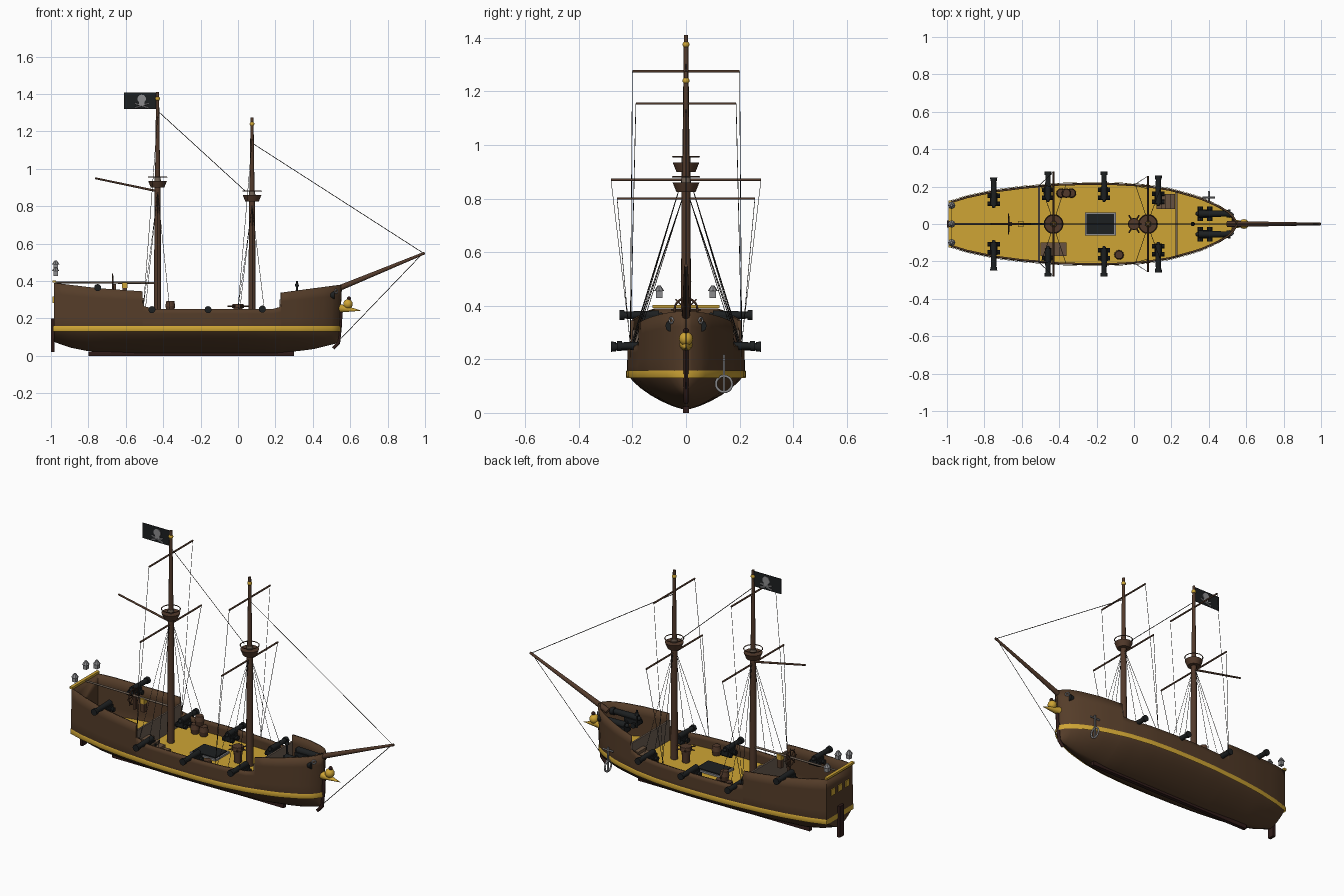
import bpy, bmesh, math
from mathutils import Matrix, Vector

cube = bpy.data.objects.get("Cube")
if cube:
    bpy.data.objects.remove(cube)


def material(name, r, g, b):
    m = bpy.data.materials.new(name)
    m.use_nodes = True
    m.diffuse_color = (r, g, b, 1)
    m.node_tree.nodes["Principled BSDF"].inputs["Base Color"].default_value = (r, g, b, 1)
    return m


HULL = material("hull brown", 0.09, 0.046, 0.022)
SPAR = material("spar brown", 0.085, 0.042, 0.024)
DARK = material("dark wood", 0.03, 0.012, 0.01)
PALE = material("weathered wood", 0.14, 0.085, 0.05)
FADED = material("faded wood", 0.16, 0.12, 0.09)
GOLD = material("gold", 0.62, 0.375, 0.035)
BLACK = material("black iron", 0.012, 0.014, 0.015)
GREY = material("grey metal", 0.26, 0.26, 0.27)
ROPE = material("rope", 0.025, 0.022, 0.02)
made = []


def finish(name, bm, mat):
    bmesh.ops.recalc_face_normals(bm, faces=bm.faces)
    me = bpy.data.meshes.new(name)
    bm.to_mesh(me)
    bm.free()
    me.materials.append(mat)
    ob = bpy.data.objects.new(name, me)
    bpy.context.collection.objects.link(ob)
    made.append(ob)
    return ob


def add_box(bm, c, s):
    bmesh.ops.create_cube(bm, size=1, matrix=Matrix.Translation(c) @ Matrix.Diagonal((*s, 1)))


def add_cone(bm, a, b, r1, r2, n=12):
    a, b = Vector(a), Vector(b)
    rot = (b - a).to_track_quat('Z', 'Y').to_matrix().to_4x4()
    bmesh.ops.create_cone(bm, cap_ends=True, segments=n, radius1=r1, radius2=r2,
                          depth=(b - a).length, matrix=Matrix.Translation((a + b) / 2) @ rot)


def add_ball(bm, c, r):
    bmesh.ops.create_uvsphere(bm, u_segments=14, v_segments=8, radius=r, matrix=Matrix.Translation(c))


def boxes(name, items, mat):
    bm = bmesh.new()
    for c, s in items:
        add_box(bm, c, s)
    return finish(name, bm, mat)


def cones(name, items, mat, n=12):
    bm = bmesh.new()
    for it in items:
        add_cone(bm, *it, n)
    return finish(name, bm, mat)


def lines(name, paths, r, mat, cyclic=False, res=0):
    cu = bpy.data.curves.new(name, 'CURVE')
    cu.dimensions = '3D'
    cu.bevel_depth, cu.bevel_resolution, cu.use_fill_caps = r, res, True
    for p in paths:
        sp = cu.splines.new('POLY')
        sp.points.add(len(p) - 1)
        for pt, co in zip(sp.points, p):
            pt.co = (*co, 1)
        sp.use_cyclic_u = cyclic
    cu.materials.append(mat)
    ob = bpy.data.objects.new(name, cu)
    bpy.context.collection.objects.link(ob)


def circle(c, r, u, v, n=20):
    c, u, v = Vector(c), Vector(u), Vector(v)
    return [c + r * (u * math.cos(k * math.tau / n) + v * math.sin(k * math.tau / n)) for k in range(n)]


def lerp_table(tab, x):
    if x <= tab[0][0]:
        return tab[0][1]
    for (a, p), (b, q) in zip(tab, tab[1:]):
        if x <= b:
            return p + (q - p) * (x - a) / (b - a)
    return tab[-1][1]


# Hull lines: half width, keel height and rail height along the length
STERN, BOW, WL, DECK = -0.985, 0.545, 0.15, 0.185
WIDTH = [(STERN, .12), (-.9, .148), (-.75, .18), (-.6, .2), (-.4, .216), (-.25, .22), (-.1, .219), (.05, .21),
         (.2, .187), (.35, .145), (.45, .1), (.5, .068), (.53, .036), (BOW, .003)]
KEEL = [(STERN, .075), (-.9, .045), (-.8, .025), (-.5, .012), (.2, .012), (.4, .035), (BOW, .07)]
RAIL = [(STERN, .39), (-.75, .362), (-.511, .345), (-.509, .268), (-.45, .25), (.2, .25),
        (.229, .262), (.231, .338), (BOW, .38)]


def side(x, z):
    """Point on the port side at station x and height z above the waterline."""
    t = max(0, (x - .3) / (BOW - .3)) ** 2
    return Vector((x + .05 * t * (z - WL), lerp_table(WIDTH, x) * (1 - .05 * max(0, z - WL)), z))


def section(x):
    k, w, top = lerp_table(KEEL, x), lerp_table(WIDTH, x), lerp_table(RAIL, x)
    half = []
    for i in range(8):
        a = i / 8 * math.pi / 2
        z = WL - (WL - k) * math.cos(a) ** 1.45
        p = side(x, z)
        half.append(Vector((p.x, w * math.sin(a) ** 1.45, z)))
    half += [side(x, WL + (top - WL) * j / 4) for j in range(5)]
    return [Vector((p.x, -p.y, p.z)) for p in reversed(half[1:])] + half


stations = sorted({STERN + (BOW - STERN) * i / 34 for i in range(35)}
                  | {-.511, -.509, .229, .231, .51, .525, .537})
bm = bmesh.new()
rings = [[bm.verts.new(p) for p in section(x)] for x in stations]
for a, b in zip(rings, rings[1:]):
    for i in range(len(a) - 1):
        bm.faces.new((a[i], a[i + 1], b[i + 1], b[i]))
bm.faces.new(rings[0])
hull = finish("hull", bm, HULL)
mod = hull.modifiers.new("thickness", 'SOLIDIFY')
mod.thickness, mod.offset = 0.01, -1

# Deck, a little lower towards the stern
bm = bmesh.new()
rows = []
for x in [s for s in stations if s < .53]:
    z = DECK if x > -.51 else .16
    y = side(x, z).y - .004
    rows.append([bm.verts.new((x, s * y, z)) for s in (-1, 1)])
for a, b in zip(rows, rows[1:]):
    bm.faces.new((a[0], b[0], b[1], a[1]))
finish("deck", bm, GOLD)

# Gold band as a flat strip, stern rail and stern windows
outline = [side(x, WL) for x in stations]
outline = outline + [Vector((p.x, -p.y, p.z)) for p in reversed(outline)]
bm = bmesh.new()
loops = [[bm.verts.new((p.x + (.004 if p.x > .5 else -.003 if p.x < -.98 else 0),
                        p.y + math.copysign(d, p.y), z)) for p in outline]
         for d, z in ((-.002, .13), (.004, .134), (.004, .154), (-.002, .159))]
for a, b in zip(loops, loops[1:]):
    for i in range(len(a)):
        bm.faces.new((a[i - 1], a[i], b[i], b[i - 1]))
finish("gold_band", bm, GOLD)
boxes("stern_rail", [((-.983, 0, .397), (.018, .25, .012))], GOLD)
boxes("stern_windows", [((-.986, y, .3), (.009, .034, .036)) for y in (-.065, 0, .065)], GOLD)

# Keel, stem and rudder
boxes("keel", [((-.25, 0, .012), (1.1, .022, .024))], DARK)
boxes("rudder", [((-.991, 0, .11), (.018, .04, .18))], DARK)
lines("stem", [[(.51, 0, .04), (.538, 0, .07), (.546, 0, .15), (.553, 0, .27)]], .01, DARK, False, 1)

# Bulkheads and stairs
boxes("bulkheads", [((-.508, 0, .235), (.01, .4, .15)), ((.228, 0, .235), (.01, .35, .13))], FADED)
steps = []
for i in range(4):
    h = .016 * (i + 1)
    steps.append(((-.378 - .035 * i, -.135, DECK + h / 2), (.035, .07, h)))
    steps.append(((.132 + .025 * i, .12, DECK + h / 2), (.025, .08, h)))
boxes("stairs", steps, PALE)

# Masts with tops, yards and rigging
shrouds, yards = [], []
for name, x, top, nest, ball, upper, lower in (
        ("main", -.43, 1.41, .9, 1.375, (1.275, .2), (.87, .28)),
        ("fore", .075, 1.275, .825, 1.24, (1.155, .187), (.8, .257))):
    cones(name + "_mast", [((x, 0, .15), (x, 0, nest), .02, .016),
                           ((x, 0, nest), (x, 0, top), .014, .008)], SPAR)
    bm = bmesh.new()
    add_ball(bm, (x, 0, ball), .013)
    finish(name + "_mast_ball", bm, GOLD)
    cones(name + "_top", [((x, 0, nest), (x, 0, nest + .035), .036, .05)], SPAR, 16)
    cones(name + "_collar", [((x, 0, nest + .03), (x, 0, nest + .055), .018, .016)], FADED)
    lines(name + "_top_ring", [circle((x, 0, nest + .056), .05, (1, 0, 0), (0, 1, 0))], .003, SPAR, True)
    for z, h in (upper, lower):
        yards.append([(x, -h, z), (x, h, z)])
        for s in (-1, 1):
            shrouds.append([(x, s * h, z), (x - .075, s * .208, lerp_table(RAIL, x - .075))])
    for s in (-1, 1):
        for dx in (-.065, 0, .065):
            shrouds.append([(x, s * .012, nest - .02), (x + dx, s * (lerp_table(WIDTH, x + dx) - .01), .25)])
lines("yards", yards, .005, SPAR, False, 1)
lines("rigging", shrouds, .0013, ROPE)
lines("stays", [[(-.43, 0, 1.31), (.04, 0, .88)], [(.08, 0, 1.135), (.99, 0, .55)],
                [(.99, 0, .55), (.548, 0, .09)]], .0018, ROPE)
cones("gaff", [((-.43, 0, .88), (-.765, 0, .95), .006, .005)], SPAR)
cones("boom", [((-.43, 0, .39), (-.975, 0, .393), .006, .005)], FADED)
cones("bowsprit", [((.5, 0, .345), (.998, 0, .55), .016, .007)], SPAR)

# Flag with emblem plates
boxes("flag", [((-.522, 0, 1.363), (.176, .003, .088))], BLACK)
bm = bmesh.new()
add_cone(bm, (-.515, -.0045, 1.374), (-.515, .0045, 1.374), .023, .023, 10)
add_box(bm, (-.515, 0, 1.352), (.028, .009, .02))
for s in (-1, 1):
    add_cone(bm, (-.515 - s * .036, 0, 1.326), (-.515 + s * .036, 0, 1.35), .0048, .0048, 6)
finish("flag_emblem", bm, GREY)

# Cannons
for i, (x, y, z, turn, size) in enumerate(
        [(x, s * (m - .083), z, 0 if s > 0 else math.pi, 1) for s in (-1, 1)
         for x, m, z in ((-.46, .28, .247), (-.16, .28, .247), (.13, .258, .25), (-.75, .248, .365))]
        + [(.42, s * .055, .325, -math.pi / 2, 1.15) for s in (-1, 1)]):
    bm = bmesh.new()
    add_cone(bm, (0, -.065, 0), (0, .08, 0), .017, .013)
    add_cone(bm, (0, .064, 0), (0, .083, 0), .018, .019)
    add_ball(bm, (0, -.07, 0), .01)
    add_box(bm, (0, -.035, -.018), (.04, .07, .026))
    for wy in (-.057, -.013):
        add_cone(bm, (-.033, wy, -.03), (.033, wy, -.03), .013, .013, 10)
    gun = finish("cannon_%d" % (i + 1), bm, BLACK)
    gun.matrix_world = Matrix.Translation((x, y, z)) @ Matrix.Rotation(turn, 4, 'Z') @ Matrix.Scale(size, 4)

# Hatch, barrels and capstan
boxes("hatch_frame", [((-.18, 0, DECK + .004), (.165, .125, .012))], GREY)
boxes("hatch_grate", [((-.18, 0, DECK + .008), (.147, .107, .016))], BLACK)
kegs = [(-.39, .165, DECK), (-.335, .165, DECK), (-.362, .165, DECK + .055), (-.08, -.165, DECK)]
cones("barrels", [p for x, y, z in kegs for p in (((x, y, z), (x, y, z + .027), .021, .026),
                                                 ((x, y, z + .027), (x, y, z + .054), .026, .021))], SPAR)
cones("capstan", [((0, 0, DECK), (0, 0, .255), .02, .024), ((0, 0, .255), (0, 0, .277), .033, .03)], SPAR)
lines("capstan_bars", [[(0, 0, .266), p] for p in circle((0, 0, .266), .055, (1, 0, 0), (0, 1, 0), 6)], .004, SPAR)

# Steering wheel, binnacle and bell post
hub = (-.67, 0, .385)
lines("wheel_rim", [circle(hub, .043, (0, 1, 0), (0, 0, 1))], .004, SPAR, True)
lines("wheel_spokes", [[hub, p] for p in circle(hub, .056, (0, 1, 0), (0, 0, 1), 8)], .003, SPAR)
boxes("wheel_post", [((-.66, 0, .35), (.014, .02, .07))], SPAR)
boxes("binnacle_post", [((-.605, 0, .34), (.024, .024, .05))], SPAR)
boxes("binnacle_box", [((-.605, 0, .378), (.028, .03, .028))], GOLD)
cones("bell_post", [((.315, 0, .3), (.315, 0, .4), .006, .005), ((.315, 0, .37), (.315, 0, .388), .012, .008)], BLACK)

# Stern lanterns
for name, y, z in (("right", -.1, .428), ("middle", 0, .463), ("left", .1, .428)):
    bm = bmesh.new()
    add_box(bm, (-.975, y, z + .015), (.023, .023, .03))
    add_cone(bm, (-.975, y, z + .026), (-.975, y, z + .047), .02, .006, 8)
    finish(name + "_lantern", bm, GREY)

# Figurehead
bm = bmesh.new()
add_ball(bm, (.588, 0, .277), .026)
add_cone(bm, (.54, 0, .255), (.655, 0, .242), .024, .001)
finish("figurehead", bm, GOLD)
bm = bmesh.new()
add_ball(bm, (.594, 0, .307), .011)
finish("figurehead_cap", bm, DARK)

# Hawse rings and anchor
lines("hawse_rings", [circle((.525, s * .055, .345), .01, (.7, -s * .7, 0), (0, 0, 1), 12) for s in (-1, 1)],
      .004, GREY, True)
lines("anchor_ring", [circle((.4, .142, .108), .03, (0, 1, 0), (0, 0, 1))], .0055, GREY, True, 1)
lines("anchor_shank", [[(.4, .142, .08), (.4, .142, .218)], [(.367, .142, .2), (.433, .142, .2)]], .005, GREY, False, 1)

# Smooth shading with sharp edges kept
bpy.ops.object.select_all(action='DESELECT')
for ob in made:
    ob.select_set(True)
bpy.context.view_layer.objects.active = hull
bpy.ops.object.shade_smooth_by_angle(angle=math.radians(35))
